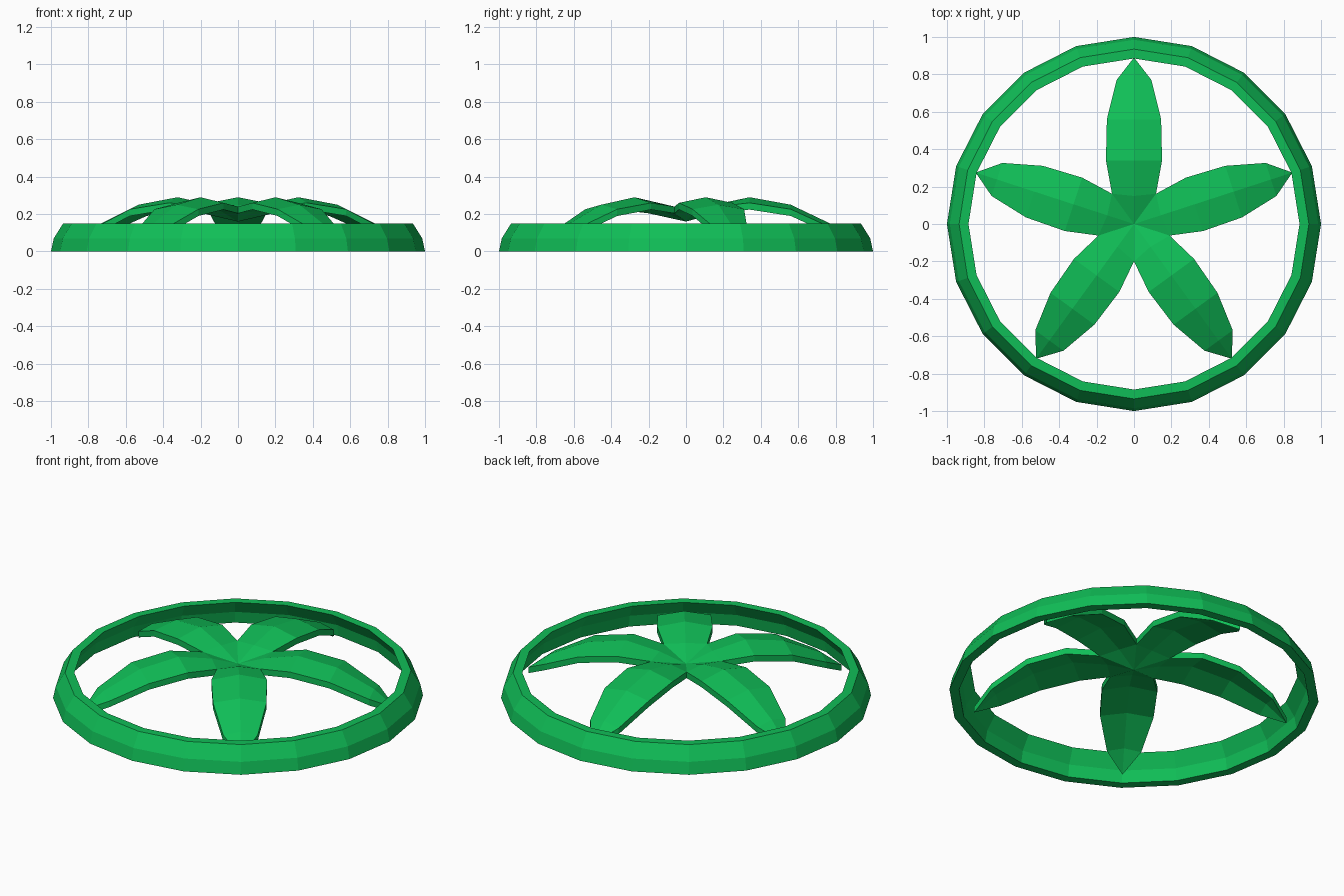
import bpy
import bmesh
import math
from mathutils import Matrix, Vector

if "Cube" in bpy.data.objects:
    bpy.data.objects.remove(bpy.data.objects["Cube"], do_unlink=True)

# Single leaf green
green = bpy.data.materials.new("leaf_green")
green.use_nodes = True
colour = (0.005, 0.515, 0.095, 1)
green.diffuse_color = colour
green.node_tree.nodes["Principled BSDF"].inputs["Base Color"].default_value = colour


def add_object(name, bm):
    bmesh.ops.recalc_face_normals(bm, faces=bm.faces[:])
    mesh = bpy.data.meshes.new(name)
    bm.to_mesh(mesh)
    bm.free()
    mesh.materials.append(green)
    obj = bpy.data.objects.new(name, mesh)
    bpy.context.collection.objects.link(obj)
    return obj


# Outer ring: closed (radius, height) profile swept round in 20 steps
profile = [(1, 0), (0.985, 0.07), (0.935, 0.15),
           (0.885, 0.15), (0.935, 0.07), (0.948, 0)]
bm = bmesh.new()
verts = [bm.verts.new((r, 0, z)) for r, z in profile]
edges = [bm.edges.new((v, verts[i - 1])) for i, v in enumerate(verts)]
bmesh.ops.spin(bm, geom=verts + edges, cent=(0, 0, 0), axis=(0, 0, 1),
               angle=math.tau, steps=20, use_merge=True)
bmesh.ops.remove_doubles(bm, verts=bm.verts[:], dist=0.0005)
add_object("outer_ring", bm)

# Five arched petals: ridge (y, z) and side edge (x, y, z), from hub to tip
ridge = [(0, 0.196), (0.15, 0.25), (0.34, 0.29),
         (0.56, 0.25), (0.77, 0.15), (0.89, 0.055)]
side = [(0.1176, 0.1618, 0.24), (0.15, 0.34, 0.26),
        (0.145, 0.56, 0.226), (0.093, 0.77, 0.13)]
bm = bmesh.new()
for k in range(5):
    turn = Matrix.Rotation(math.tau * k / 5, 3, 'Z')
    mid = [bm.verts.new(turn @ Vector((0, y, z))) for y, z in ridge]
    for s in (-1, 1):
        rim = [bm.verts.new(turn @ Vector((s * x, y, z))) for x, y, z in side]
        strips = [(mid[0], mid[1], rim[0]), (mid[4], mid[5], rim[3])]
        strips += [(mid[i + 1], mid[i + 2], rim[i + 1], rim[i]) for i in range(3)]
        for strip in strips:
            bm.faces.new(strip if s < 0 else strip[::-1])
bmesh.ops.remove_doubles(bm, verts=bm.verts[:], dist=0.002)

# Give the petals an even thickness below
result = bmesh.ops.extrude_face_region(bm, geom=bm.faces[:], use_keep_orig=True)
lower = [g for g in result["geom"] if isinstance(g, bmesh.types.BMVert)]
bmesh.ops.translate(bm, verts=lower, vec=(0, 0, -0.036))
add_object("petals", bm)
